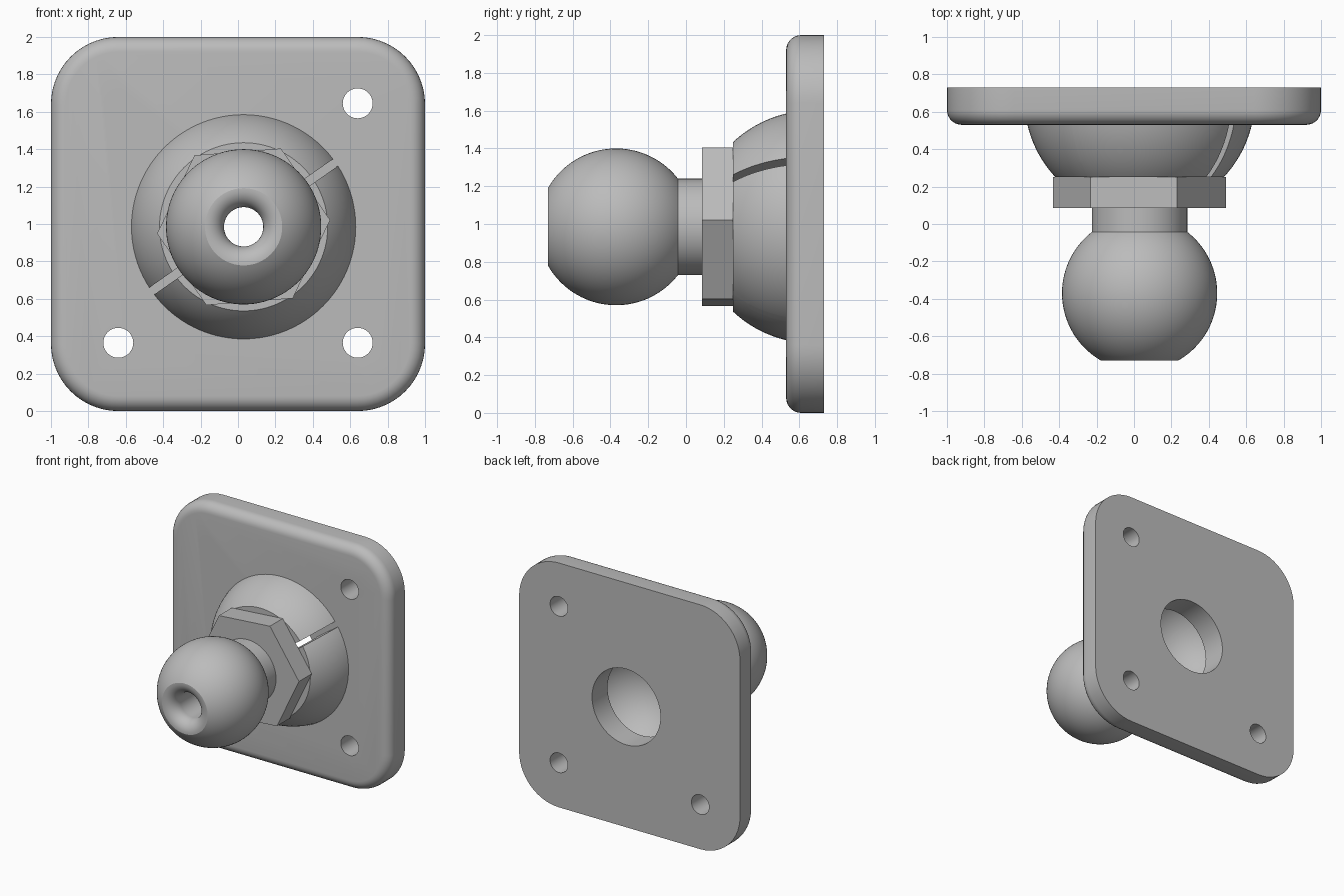
import bpy, bmesh, math
from mathutils import Vector, Matrix

old = bpy.data.objects.get("Cube")
if old:
    bpy.data.objects.remove(old, do_unlink=True)

AXIS = Vector((0.03, 0, 0.985))     # shared centre line of ball, nut and cup
BORE = 0.105

grey = bpy.data.materials.new("light_grey")
grey.use_nodes = True
grey.diffuse_color = (0.5, 0.5, 0.5, 1)
grey.node_tree.nodes["Principled BSDF"].inputs["Base Color"].default_value = (0.5, 0.5, 0.5, 1)


def make(name, bm):
    bmesh.ops.recalc_face_normals(bm, faces=bm.faces)
    mesh = bpy.data.meshes.new(name)
    bm.to_mesh(mesh)
    bm.free()
    mesh.materials.append(grey)
    obj = bpy.data.objects.new(name, mesh)
    bpy.context.collection.objects.link(obj)
    return obj


def arc(cx, cy, r, start, end, n):
    """Points of an arc as (radius, y) pairs, angles in degrees."""
    angles = [math.radians(start + (end - start) * i / n) for i in range(n + 1)]
    return [(cx + r * math.cos(a), cy + r * math.sin(a)) for a in angles]


def lathe(name, profile, steps=96):
    """Spin a closed (radius, y) profile round the centre line."""
    bm = bmesh.new()
    verts = [bm.verts.new(AXIS + Vector((r, y, 0))) for r, y in profile]
    edges = [bm.edges.new((v, verts[i - 1])) for i, v in enumerate(verts)]
    bmesh.ops.spin(bm, geom=verts + edges, cent=AXIS, axis=(0, 1, 0),
                   angle=math.tau, steps=steps, use_duplicate=False)
    bmesh.ops.remove_doubles(bm, verts=bm.verts, dist=1e-5)
    return make(name, bm)


def prism(name, x, z, radius, y0, y1, sides, turn=0):
    """Prism or cylinder lying along y."""
    bm = bmesh.new()
    bmesh.ops.create_cone(bm, cap_ends=True, segments=sides, radius1=radius,
                          radius2=radius, depth=y1 - y0)
    bm.transform(Matrix.Translation((x, (y0 + y1) / 2, z))
                 @ Matrix.Rotation(math.radians(-turn), 4, 'Y')
                 @ Matrix.Rotation(math.pi / 2, 4, 'X')
                 @ Matrix.Rotation(math.pi / 2, 4, 'Z'))
    return make(name, bm)


def cut(obj, cutters):
    bpy.context.view_layer.objects.active = obj
    for c in cutters:
        mod = obj.modifiers.new("cut", 'BOOLEAN')
        mod.operation, mod.object, mod.solver = 'DIFFERENCE', c, 'EXACT'
        bpy.ops.object.modifier_apply(modifier=mod.name)
        bpy.data.objects.remove(c, do_unlink=True)


# Mounting plate: rounded corners, then a rounded front rim
bm = bmesh.new()
bmesh.ops.create_cube(bm, size=1)
bm.transform(Matrix.Translation((0, 0.63, 1)) @ Matrix.Diagonal((2, 0.2, 2, 1)))
corners = [e for e in bm.edges
           if abs(e.verts[0].co.y - e.verts[1].co.y) > 0.1]
bmesh.ops.bevel(bm, geom=corners, offset=0.36, segments=14, profile=0.5, affect='EDGES')
rim = [e for e in bm.edges if all(v.co.y < 0.54 for v in e.verts)]
bmesh.ops.bevel(bm, geom=rim, offset=0.08, segments=7, profile=0.5, affect='EDGES')
plate = make("mounting_plate", bm)

# Screw holes and the central opening
holes = [prism("hole_cutter", sx * 0.64, 1.005 + sz * 0.64, 0.08, 0.4, 0.9, 40)
         for sx in (-1, 1) for sz in (-1, 1)]
holes.append(prism("hole_cutter", AXIS.x, AXIS.z, 0.31, 0.4, 0.9, 72))
cut(plate, holes)

# Hollow cup, split by two crossed slots
CUP_Y, OUTER, INNER = 0.671, 0.616, 0.43
angle_at = lambda r, y: math.degrees(math.asin((y - CUP_Y) / r))
bore_angle = -math.degrees(math.acos(BORE / INNER))
cup = lathe("slotted_cup",
            arc(0, CUP_Y, OUTER, angle_at(OUTER, 0.53), angle_at(OUTER, 0.25), 16)
            + [(BORE, 0.25)]
            + arc(0, CUP_Y, INNER, bore_angle, angle_at(INNER, 0.53), 16))
slots = []
for turn in (35, 125):
    bm = bmesh.new()
    bmesh.ops.create_cube(bm, size=1)
    bm.transform(Matrix.Translation(AXIS + Vector((0, 0.4, 0)))
                 @ Matrix.Rotation(math.radians(-turn), 4, 'Y')
                 @ Matrix.Diagonal((1.5, 0.6, 0.045, 1)))
    slots.append(make("slot_cutter", bm))
cut(cup, slots)

# Hexagonal nut
nut = prism("hex_nut", AXIS.x, AXIS.z, 0.464, 0.085, 0.25, 6, 4.5)
cut(nut, [prism("bore_cutter", AXIS.x, AXIS.z, BORE, 0, 0.4, 96)])

# Ball with neck and a rounded bore mouth
BALL_Y, BALL_R, NECK = -0.37, 0.415, 0.255
neck_angle = math.degrees(math.acos(NECK / BALL_R))
front_angle = -math.degrees(math.asin(0.36 / BALL_R))
ball = lathe("ball_and_neck",
             [(BORE, 0.085), (NECK, 0.085)]
             + arc(0, BALL_Y, BALL_R, neck_angle, front_angle, 36)
             + arc(BORE + 0.095, -0.635, 0.095, -90, -180, 10))

# Smooth curves, sharp edges
bpy.ops.object.select_all(action='DESELECT')
for obj in (plate, cup, nut, ball):
    obj.select_set(True)
bpy.context.view_layer.objects.active = ball
bpy.ops.object.shade_smooth_by_angle(angle=math.radians(30))
